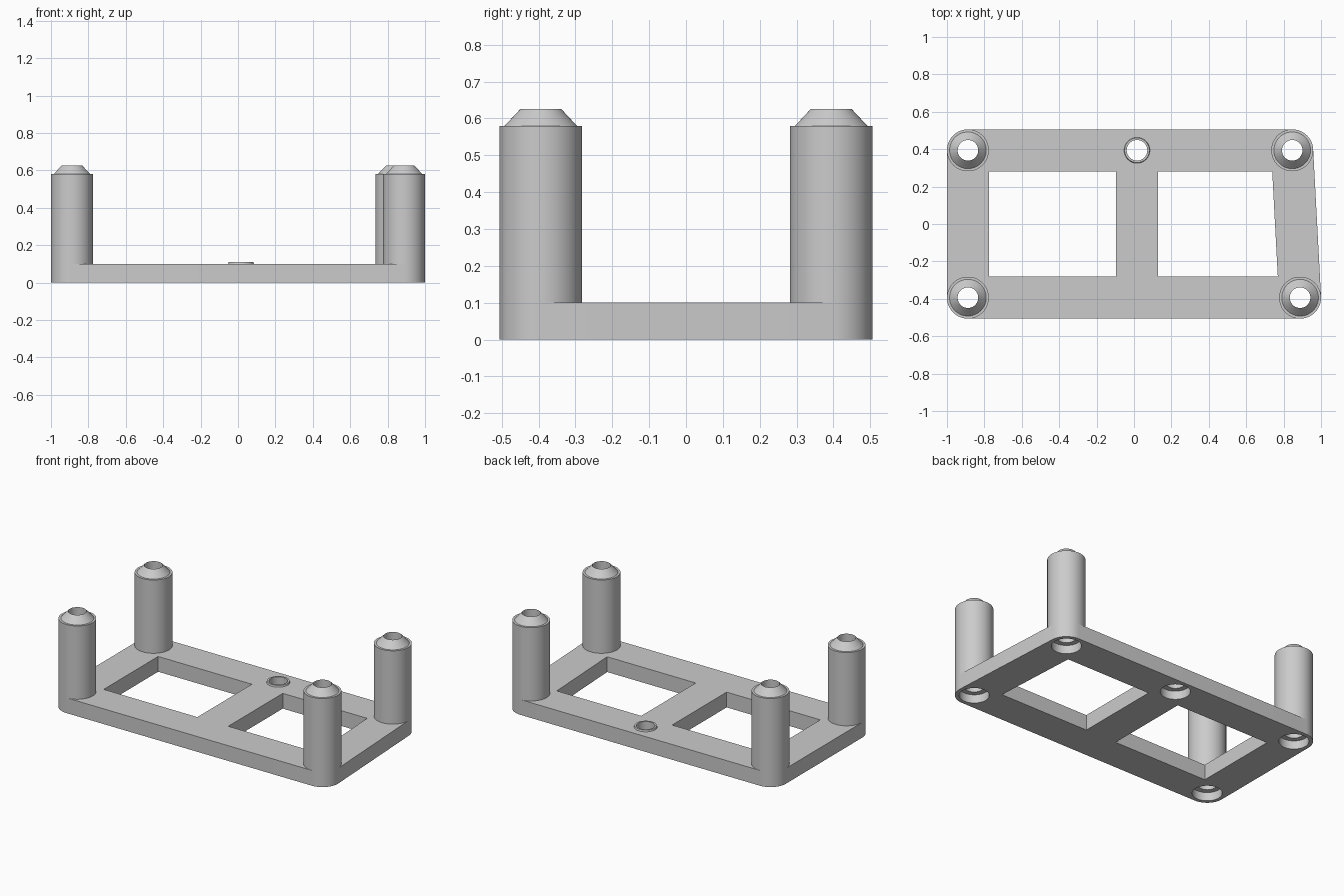
import bpy, bmesh, math
from mathutils import Vector

if "Cube" in bpy.data.objects:
    bpy.data.objects.remove(bpy.data.objects["Cube"])

SEG = 64
R = 0.112                       # corner and post radius
T = 0.10                        # frame thickness
HOLE = 0.055
CORNERS = [(-0.888, -0.394), (0.888, -0.394), (0.846, 0.394), (-0.888, 0.394)]
BOSS = (0.016, 0.394)

grey = bpy.data.materials.new("light_grey")
grey.diffuse_color = (0.6, 0.6, 0.6, 1)
grey.use_nodes = True
grey.node_tree.nodes["Principled BSDF"].inputs["Base Color"].default_value = grey.diffuse_color


def make(name, bm):
    bmesh.ops.recalc_face_normals(bm, faces=bm.faces)
    me = bpy.data.meshes.new(name)
    bm.to_mesh(me)
    bm.free()
    ob = bpy.data.objects.new(name, me)
    bpy.context.collection.objects.link(ob)
    me.materials.append(grey)
    return ob


def prism(bm, pts, z0, z1):
    low = [bm.verts.new((x, y, z0)) for x, y in pts]
    high = [bm.verts.new((x, y, z1)) for x, y in pts]
    bm.faces.new(low[::-1])
    bm.faces.new(high)
    for i in range(len(pts)):
        j = (i + 1) % len(pts)
        bm.faces.new((low[i], low[j], high[j], high[i]))


def lathe(bm, profile, centre, ring=True):
    """Revolve (radius, z) points; ring closes the profile, otherwise the ends are capped."""
    rows = []
    for r, z in profile:
        rows.append([bm.verts.new((centre[0] + r * math.cos(a), centre[1] + r * math.sin(a), z))
                     for a in (2 * math.pi * i / SEG for i in range(SEG))])
    n = len(rows)
    for k in range(n if ring else n - 1):
        a, b = rows[k], rows[(k + 1) % n]
        for i in range(SEG):
            j = (i + 1) % SEG
            bm.faces.new((a[i], a[j], b[j], b[i]))
    if not ring:
        bm.faces.new(rows[0][::-1])
        bm.faces.new(rows[-1])


def smooth(ob):
    bpy.ops.object.select_all(action='DESELECT')
    ob.select_set(True)
    bpy.context.view_layer.objects.active = ob
    bpy.ops.object.shade_smooth_by_angle(angle=math.radians(30))


def cut(ob, cutter):
    m = ob.modifiers.new("cut", 'BOOLEAN')
    m.operation, m.solver, m.object = 'DIFFERENCE', 'EXACT', cutter
    bpy.context.view_layer.objects.active = ob
    bpy.ops.object.modifier_apply(modifier=m.name)
    bpy.data.objects.remove(cutter)


# Frame: rounded outline around the four corner circles
outline = []
for i, c in enumerate(CORNERS):
    c = Vector(c)
    d0 = c - Vector(CORNERS[i - 1])
    d1 = Vector(CORNERS[(i + 1) % 4]) - c
    a0 = math.atan2(-d0.x, d0.y)          # outward normals of the two edges
    a1 = math.atan2(-d1.x, d1.y)
    sweep = (a1 - a0) % (2 * math.pi)
    for k in range(17):
        a = a0 + sweep * k / 16
        outline.append((c.x + R * math.cos(a), c.y + R * math.sin(a)))
bm = bmesh.new()
prism(bm, outline, 0, T)
frame = make("frame", bm)

# Two windows and the counterbored screw holes
bm = bmesh.new()
w = 0.282
prism(bm, [(-0.776, -w), (-0.097, -w), (-0.097, w), (-0.776, w)], -0.1, 0.3)
prism(bm, [(0.127, -w), (0.769, -w), (0.739, w), (0.127, w)], -0.1, 0.3)
for c in CORNERS + [BOSS]:
    lathe(bm, [(0.088, -0.05), (0.088, 0.055), (HOLE, 0.055), (HOLE, 0.2)], c, ring=False)
cut(frame, make("opening_cutter", bm))
smooth(frame)

# Hollow posts with a small shoulder and a conical tip
for name, c in zip(("front_left_post", "front_right_post", "back_right_post", "back_left_post"), CORNERS):
    bm = bmesh.new()
    lathe(bm, [(HOLE, T), (R, T), (R, 0.58), (0.098, 0.58), (HOLE, 0.626)], c)
    smooth(make(name, bm))

# Low raised rim around the middle hole
bm = bmesh.new()
lathe(bm, [(HOLE, T), (0.069, T), (0.066, 0.11), (HOLE, 0.11)], BOSS)
smooth(make("middle_hole_rim", bm))
